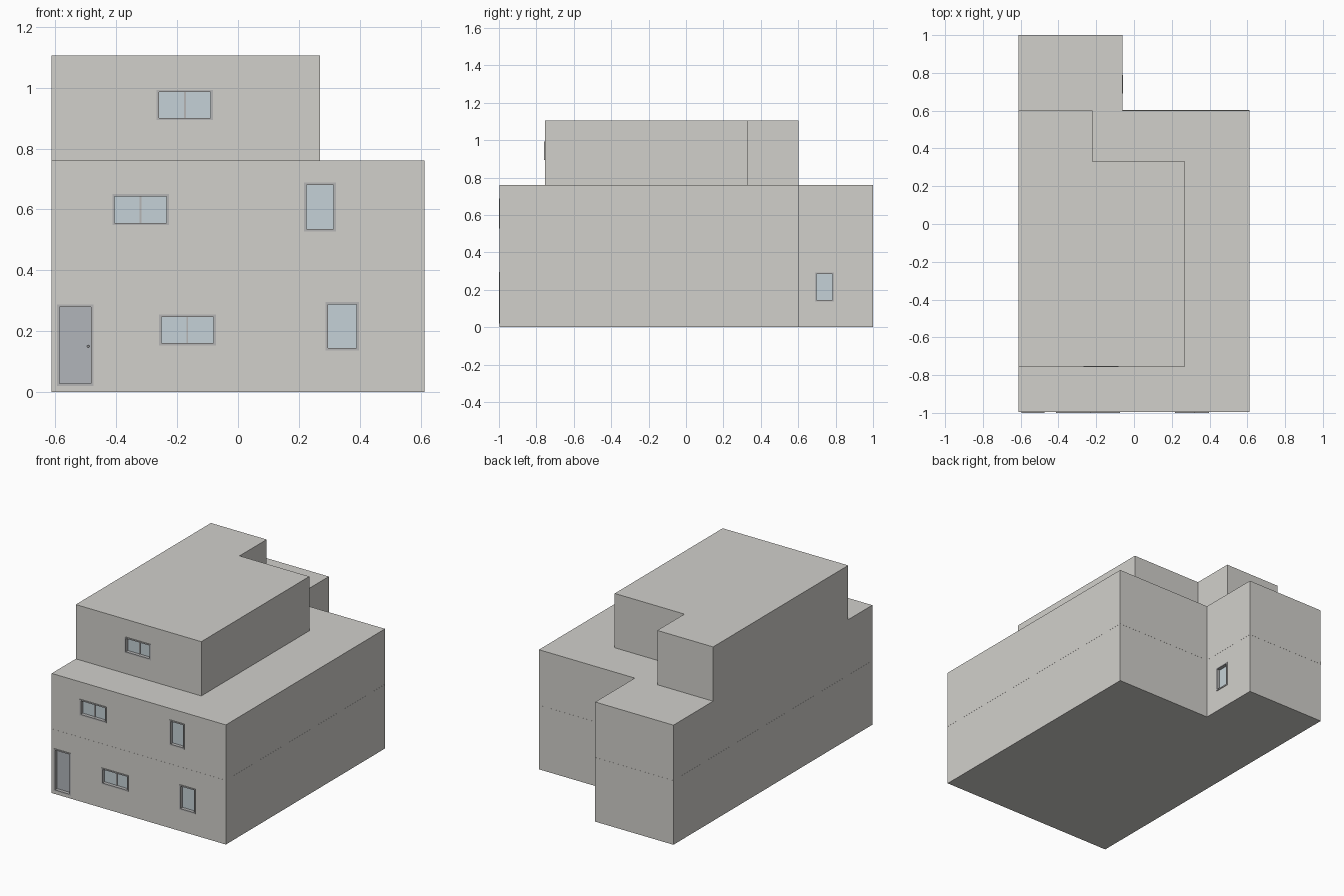
import bpy, bmesh
from mathutils import Vector

if "Cube" in bpy.data.objects:
    bpy.data.objects.remove(bpy.data.objects["Cube"])

FRONT, TOP_FRONT, SIDE = -0.996, -0.754, -0.062   # wall planes holding openings
PROUD, DEPTH, RIM = 0.004, 0.024, 0.008           # frame projection, recess, frame width


def make_object(name, bm, mat=None):
    bmesh.ops.recalc_face_normals(bm, faces=bm.faces)
    mesh = bpy.data.meshes.new(name)
    bm.to_mesh(mesh)
    bm.free()
    obj = bpy.data.objects.new(name, mesh)
    bpy.context.collection.objects.link(obj)
    if mat:
        mesh.materials.append(mat)
    return obj


def material(name, rgb):
    m = bpy.data.materials.new(name)
    m.diffuse_color = (*rgb, 1)
    m.use_nodes = True
    m.node_tree.nodes["Principled BSDF"].inputs["Base Color"].default_value = m.diffuse_color
    return m


def prism(name, outline, z0, z1, mat=None):
    bm = bmesh.new()
    face = bm.faces.new([bm.verts.new((x, y, z0)) for x, y in outline])
    top = bmesh.ops.extrude_face_region(bm, geom=[face])
    verts = [v for v in top["geom"] if isinstance(v, bmesh.types.BMVert)]
    bmesh.ops.translate(bm, verts=verts, vec=(0, 0, z1 - z0))
    return make_object(name, bm, mat)


def l_shape(x0, x1, x2, y0, y1, y2, e=0.0):
    """Plan with a narrower wing at the back left, grown outward by e."""
    return [(x0 - e, y0 - e), (x2 + e, y0 - e), (x2 + e, y1 + e),
            (x1 + e, y1 + e), (x1 + e, y2 + e), (x0 - e, y2 + e)]


def wall_point(wall, u, out, z):
    """Point at u along a wall, out in front of it, height z."""
    if wall == SIDE:
        return Vector((wall + out, u, z))
    return Vector((u, wall - out, z))


def add_box(bm, wall, u0, u1, z0, z1, out0, out1):
    a, b = wall_point(wall, u0, out0, z0), wall_point(wall, u1, out1, z1)
    verts = bmesh.ops.create_cube(bm, size=1)["verts"]
    for v in verts:
        v.co = Vector([(a[i] + b[i]) / 2 + v.co[i] * abs(b[i] - a[i]) for i in range(3)])


wall_grey = material("wall_grey", (0.64, 0.63, 0.60))
frame_grey = material("frame_grey", (0.46, 0.46, 0.46))
door_grey = material("door_grey", (0.44, 0.46, 0.49))
glass_blue = material("glass_blue", (0.56, 0.64, 0.68))

# Main volumes
plan = (-0.612, -0.062, 0.612, FRONT, 0.602, 1.0)
lower = prism("lower_storeys", l_shape(*plan), 0, 0.76, wall_grey)
upper = prism("upper_storey", l_shape(-0.612, -0.22, 0.27, TOP_FRONT, 0.33, 0.602),
              0.76, 1.105, wall_grey)
# Floor slab showing as a faint band
prism("floor_band", l_shape(*plan, e=0.0006), 0.39, 0.408, wall_grey)

# Openings: name, wall, u range, z range, panes (0 = door)
openings = [
    ("ground_wide_window", FRONT, -0.260, -0.073, 0.153, 0.255, 2),
    ("ground_tall_window", FRONT, 0.287, 0.398, 0.137, 0.295, 1),
    ("middle_wide_window", FRONT, -0.413, -0.227, 0.548, 0.650, 2),
    ("middle_tall_window", FRONT, 0.217, 0.322, 0.528, 0.688, 1),
    ("top_wide_window", TOP_FRONT, -0.267, -0.082, 0.893, 0.993, 2),
    ("wing_window", SIDE, 0.690, 0.790, 0.137, 0.293, 1),
    ("front_door", FRONT, -0.595, -0.475, 0.020, 0.288, 0),
]

cutters = {True: bmesh.new(), False: bmesh.new()}
for name, wall, u0, u1, z0, z1, panes in openings:
    # Recess in the wall
    add_box(cutters[wall == TOP_FRONT], wall, u0 + 0.001, u1 - 0.001,
            z0 + 0.001, z1 - 0.001, -DEPTH, 0.02)
    # Surround and centre bar
    bm = bmesh.new()
    for a, b in ((u0, u0 + RIM), (u1 - RIM, u1)):
        add_box(bm, wall, a, b, z0, z1, -DEPTH, PROUD)
    for a, b in ((z0, z0 + RIM), (z1 - RIM, z1)):
        add_box(bm, wall, u0 + RIM, u1 - RIM, a, b, -DEPTH, PROUD)
    if panes == 2:
        mid = (u0 + u1) / 2
        add_box(bm, wall, mid - 0.003, mid + 0.003, z0 + RIM, z1 - RIM, -DEPTH, -0.014)
    make_object(name + "_frame", bm, frame_grey)
    # Glass or door leaf
    bm = bmesh.new()
    add_box(bm, wall, u0 + RIM, u1 - RIM, z0 + RIM, z1 - RIM, -DEPTH, -0.018)
    make_object(name + ("_glass" if panes else "_leaf"), bm,
                glass_blue if panes else door_grey)

# Door knob
bm = bmesh.new()
bmesh.ops.create_uvsphere(bm, u_segments=10, v_segments=6, radius=0.004)
bmesh.ops.translate(bm, verts=bm.verts, vec=wall_point(FRONT, -0.492, -0.015, 0.15))
make_object("door_knob", bm, frame_grey)

# Cut the recesses
for obj, key in ((lower, False), (upper, True)):
    cutter = make_object("recess_cutter", cutters[key])
    cutter.hide_render = True
    mod = obj.modifiers.new("recesses", "BOOLEAN")
    mod.operation, mod.solver, mod.object = "DIFFERENCE", "EXACT", cutter
    bpy.context.view_layer.objects.active = obj
    bpy.ops.object.modifier_apply(modifier=mod.name)
    bpy.data.objects.remove(cutter)
